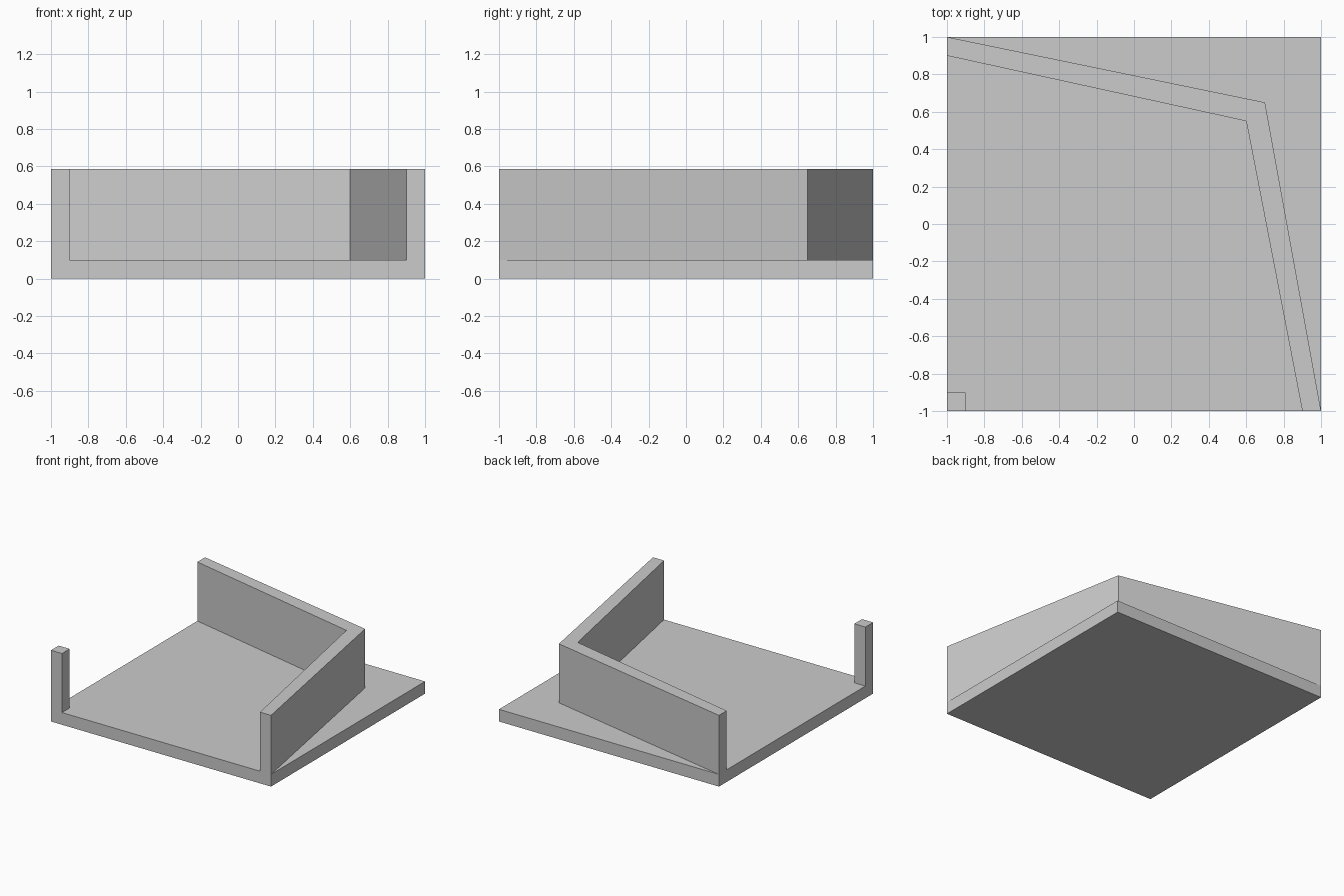
import bpy
import bmesh

if "Cube" in bpy.data.objects:
    bpy.data.objects.remove(bpy.data.objects["Cube"])

BASE_TOP = 0.1
WALL_TOP = 0.585


def prism(name, outline, z0, z1):
    """Extrude a counter-clockwise XY outline from z0 up to z1."""
    bm = bmesh.new()
    face = bm.faces.new([bm.verts.new((x, y, z0)) for x, y in outline])
    ext = bmesh.ops.extrude_face_region(bm, geom=[face], use_keep_orig=True)
    top = [g for g in ext["geom"] if isinstance(g, bmesh.types.BMVert)]
    bmesh.ops.translate(bm, vec=(0, 0, z1 - z0), verts=top)
    bmesh.ops.recalc_face_normals(bm, faces=bm.faces)
    mesh = bpy.data.meshes.new(name)
    bm.to_mesh(mesh)
    bm.free()
    obj = bpy.data.objects.new(name, mesh)
    bpy.context.collection.objects.link(obj)
    return obj


def rect(x0, y0, x1, y1):
    return [(x0, y0), (x1, y0), (x1, y1), (x0, y1)]


# Square floor slab
prism("floor_slab", rect(-1, -1, 1, 1), 0, BASE_TOP)

# Corner post at the front left
prism("corner_post", rect(-1, -1, -0.9, -0.9), BASE_TOP, WALL_TOP)

# Bent wall along the back and right sides
outer = [(1, -1), (0.7, 0.65), (-1, 1)]
inner = [(-1, 0.9), (0.6, 0.55), (0.9, -1)]
prism("bent_wall", outer + inner, BASE_TOP, WALL_TOP)
